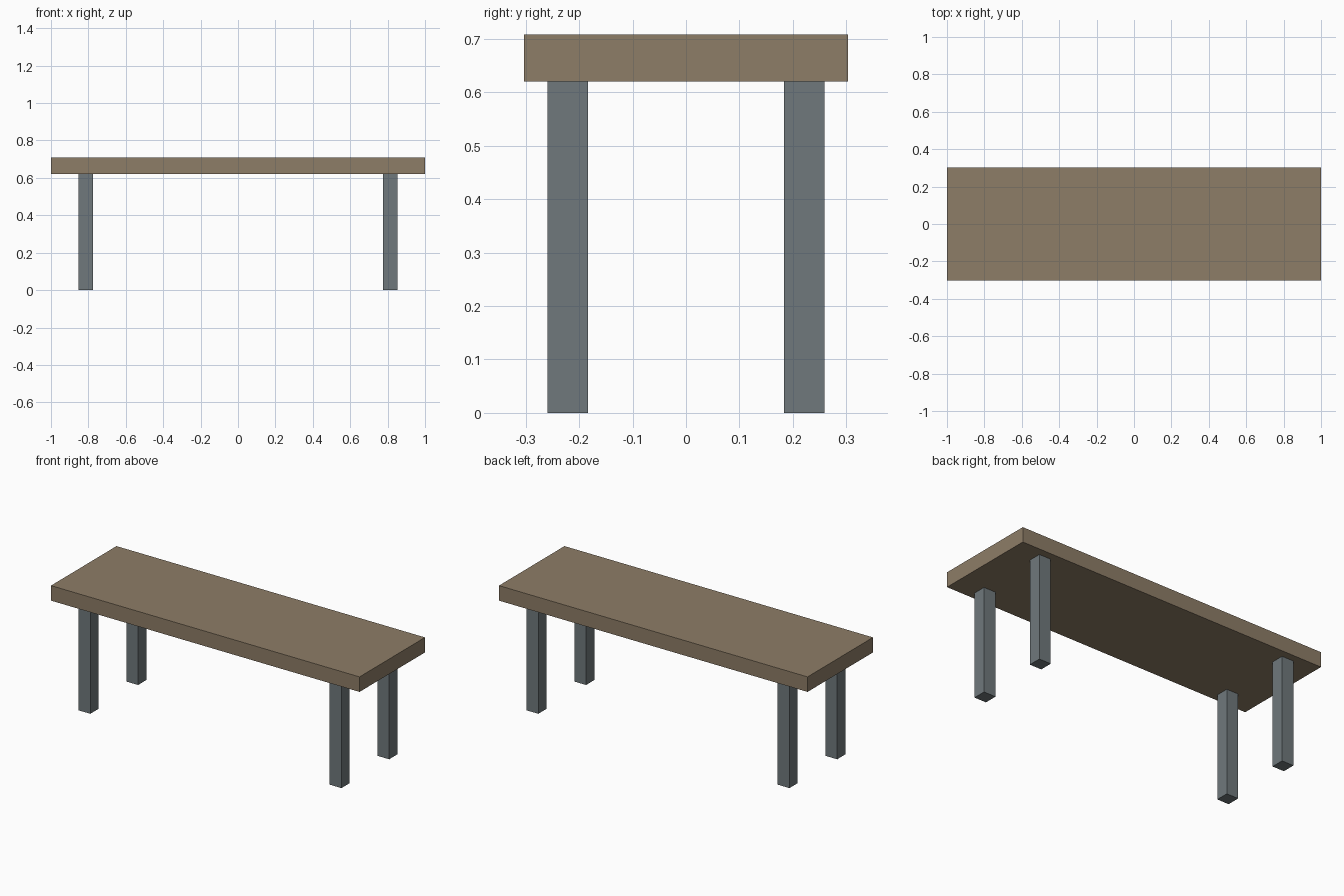
import bpy

if "Cube" in bpy.data.objects:
    bpy.data.objects.remove(bpy.data.objects["Cube"])


def material(name, rgb):
    mat = bpy.data.materials.new(name)
    mat.diffuse_color = (*rgb, 1.0)
    mat.use_nodes = True
    mat.node_tree.nodes["Principled BSDF"].inputs["Base Color"].default_value = mat.diffuse_color
    return mat


def box(name, center, size, mat):
    bpy.ops.mesh.primitive_cube_add(size=1, location=center)
    obj = bpy.context.object
    obj.name = name
    obj.scale = size
    bpy.ops.object.transform_apply(location=False, rotation=False, scale=True)
    obj.data.materials.append(mat)
    return obj


wood = material("wood", (0.27, 0.205, 0.135))
metal = material("metal", (0.16, 0.19, 0.20))

TOP_BOTTOM, TOP_HEIGHT = 0.62, 0.708
LEG = 0.076

# Thick slab top
box("table_top", (0, 0, (TOP_BOTTOM + TOP_HEIGHT) / 2),
    (2.0, 0.606, TOP_HEIGHT - TOP_BOTTOM), wood)

# Four square legs, inset from the corners
for side, sx in (("left", -1), ("right", 1)):
    for end, sy in (("front", -1), ("back", 1)):
        box(f"{end}_{side}_leg", (sx * 0.814, sy * 0.221, TOP_BOTTOM / 2),
            (LEG, LEG, TOP_BOTTOM), metal)
